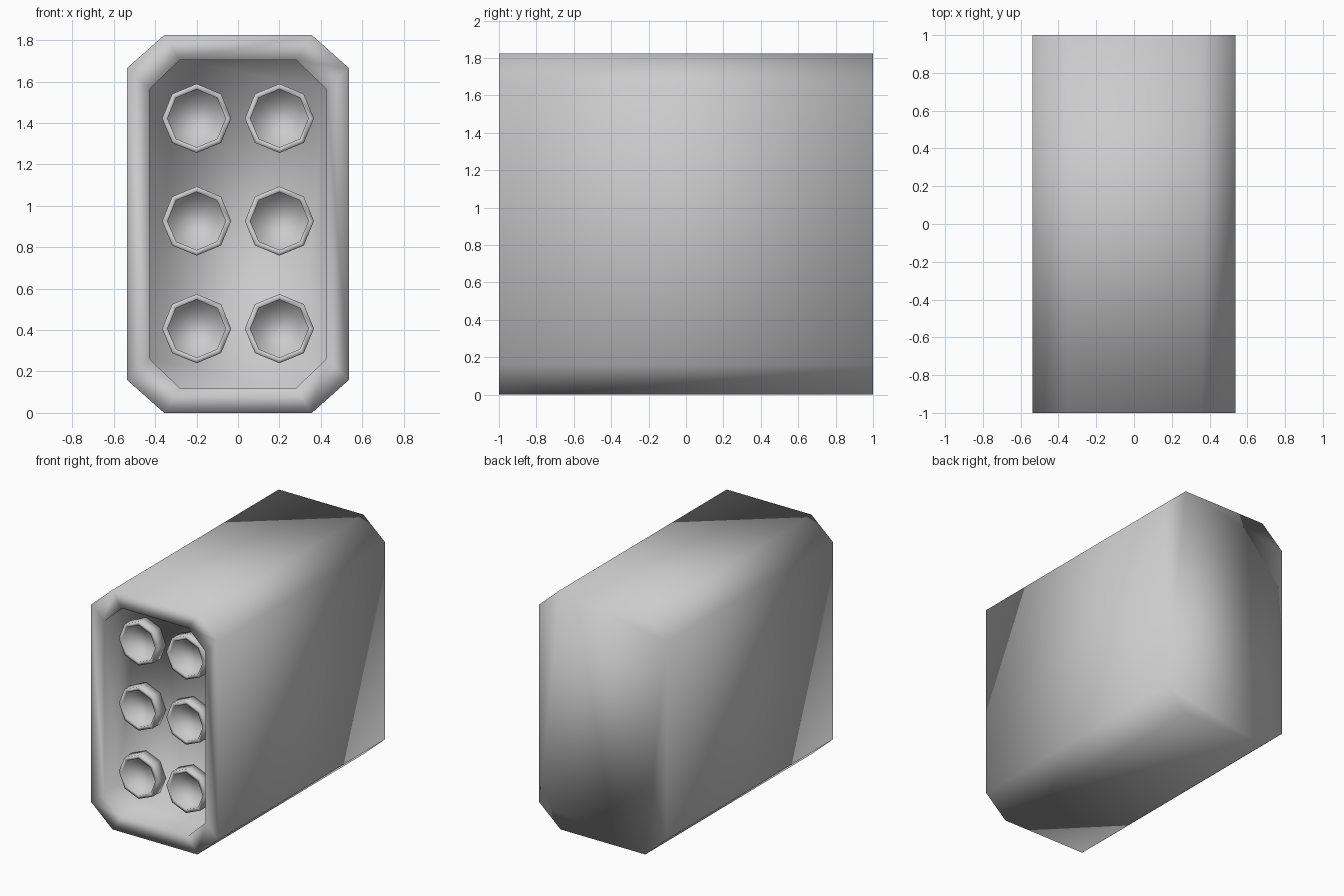
import bpy, bmesh
from math import cos, sin, pi

if "Cube" in bpy.data.objects:
    bpy.data.objects.remove(bpy.data.objects["Cube"])


def lofted(name, rings):
    """Closed smooth mesh skinned through a list of rings, capped at both ends."""
    bm = bmesh.new()
    loops = [[bm.verts.new(p) for p in ring] for ring in rings]
    n = len(loops[0])
    for a, b in zip(loops, loops[1:]):
        for i in range(n):
            j = (i + 1) % n
            bm.faces.new((a[i], a[j], b[j], b[i]))
    bm.faces.new(loops[0][::-1])
    bm.faces.new(loops[-1])
    bmesh.ops.recalc_face_normals(bm, faces=bm.faces[:])
    for f in bm.faces:
        f.smooth = True
    me = bpy.data.meshes.new(name)
    bm.to_mesh(me)
    bm.free()
    ob = bpy.data.objects.new(name, me)
    bpy.context.collection.objects.link(ob)
    return ob


def chamfered(y, w, z0, z1, cx, cz):
    """Rectangle in the xz plane with cut corners."""
    return [(-w + cx, y, z0), (w - cx, y, z0), (w, y, z0 + cz), (w, y, z1 - cz),
            (w - cx, y, z1), (-w + cx, y, z1), (-w, y, z1 - cz), (-w, y, z0 + cz)]


def octagon(x, y, z, r):
    return [(x + r * cos(i * pi / 4), y, z + r * sin(i * pi / 4)) for i in range(8)]


# Housing with a recessed front panel
outer = (0.537, 0.0, 1.825, 0.18, 0.16)
inner = (0.427, 0.12, 1.705, 0.147, 0.14)
lofted("housing", [chamfered(1, *outer), chamfered(-1, *outer),
                   chamfered(-1, *inner), chamfered(-0.82, *inner)])

# Six hollow tubes standing on the panel
for row, z in enumerate((0.407, 0.927, 1.423)):
    for side, x in (("left", -0.2), ("right", 0.2)):
        lofted(f"tube_{side}_{row + 1}",
               [octagon(x, -0.81, z, 0.167), octagon(x, -0.91, z, 0.167),
                octagon(x, -0.91, z, 0.14), octagon(x, -0.83, z, 0.14)])
